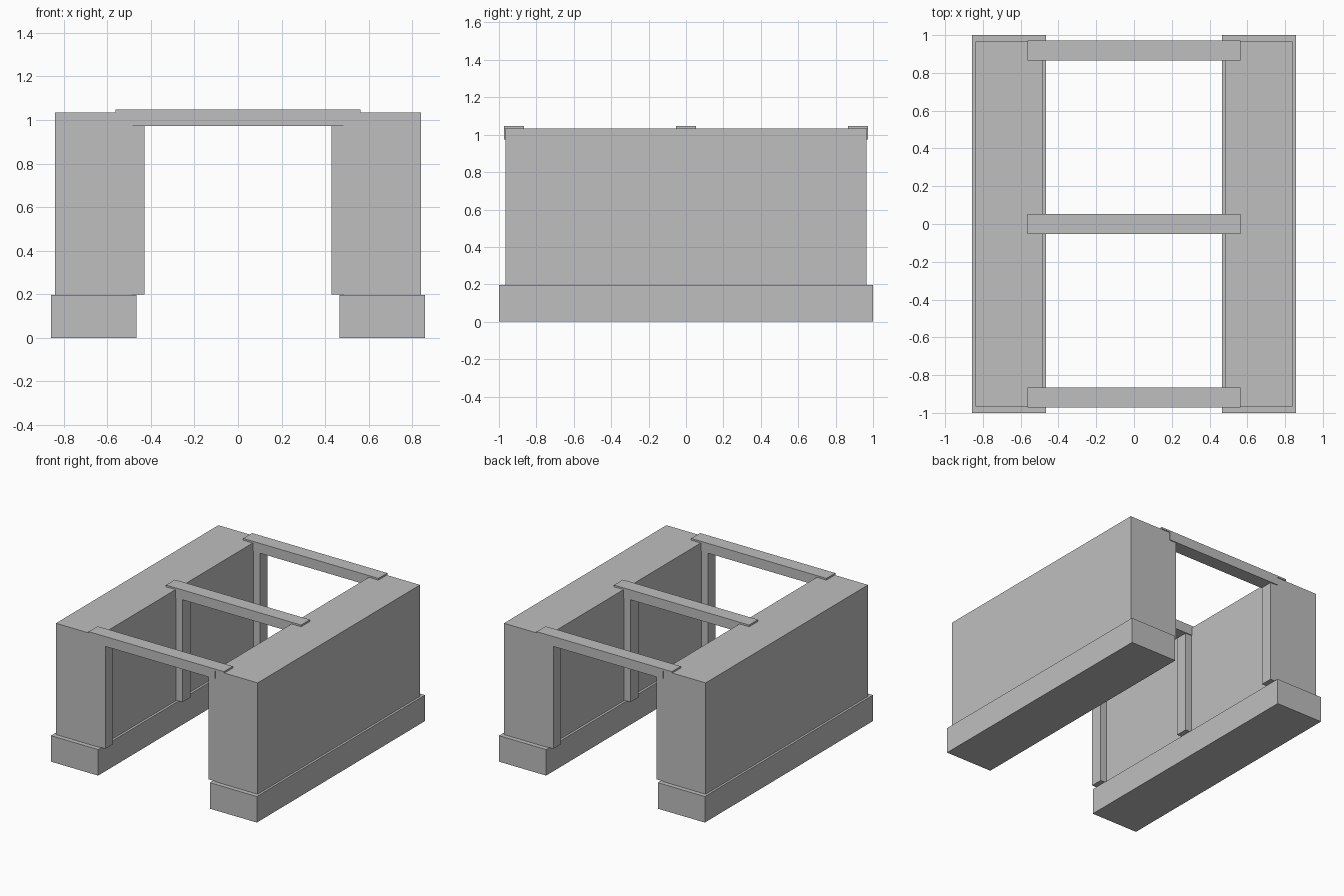
import bpy

cube = bpy.data.objects.get("Cube")
if cube:
    bpy.data.objects.remove(cube, do_unlink=True)

grey = bpy.data.materials.new("concrete grey")
grey.use_nodes = True
grey.diffuse_color = (0.52, 0.52, 0.52, 1)
grey.node_tree.nodes["Principled BSDF"].inputs["Base Color"].default_value = grey.diffuse_color


def box(name, x, y, z):
    """Box spanning the given (min, max) range on each axis."""
    spans = (x, y, z)
    bpy.ops.mesh.primitive_cube_add(size=1, location=[(a + b) / 2 for a, b in spans])
    obj = bpy.context.object
    obj.name = name
    obj.scale = [abs(b - a) for a, b in spans]
    bpy.ops.object.transform_apply(location=False, rotation=False, scale=True)
    obj.data.materials.append(grey)
    return obj


BASE_TOP, WALL_TOP, BEAM_BOTTOM, BEAM_TOP = 0.196, 1.034, 0.973, 1.047
WALL_IN, WALL_OUT, WALL_END = 0.483, 0.84, 0.966
BEAM_HALF, POST_HALF = 0.053, 0.046
frames = {"front": -0.919, "middle": 0.0, "back": 0.919}

# Footings, walls and posts on both sides
for side, s in (("left", 1), ("right", -1)):
    box(side + "_footing", (s * 0.465, s * 0.857), (-1, 1), (0, BASE_TOP))
    box(side + "_wall", (s * WALL_IN, s * WALL_OUT), (-WALL_END, WALL_END), (BASE_TOP, WALL_TOP))
    for place, y in frames.items():
        box(f"{place}_{side}_post", (s * 0.43, s * WALL_IN),
            (y - POST_HALF, y + POST_HALF), (BASE_TOP + 0.002, BEAM_BOTTOM))

# Cross beams with thin cap plates resting on the walls
for place, y in frames.items():
    span = (y - BEAM_HALF, y + BEAM_HALF)
    box(place + "_beam", (-0.487, 0.487), span, (BEAM_BOTTOM, WALL_TOP))
    box(place + "_beam_cap", (-0.563, 0.563), span, (WALL_TOP, BEAM_TOP))
